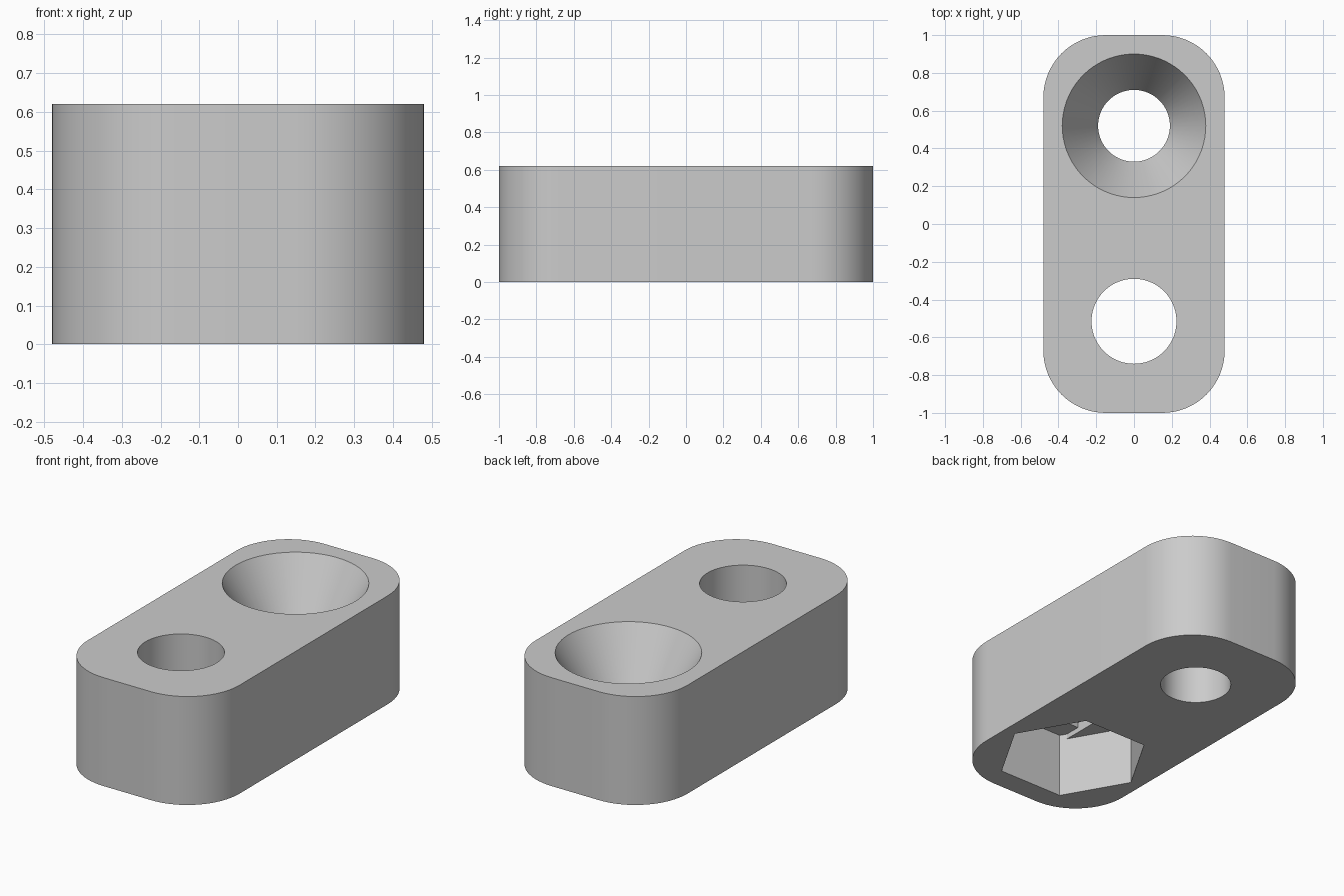
import bpy
import bmesh
from math import cos, sin, pi, radians, sqrt

if "Cube" in bpy.data.objects:
    bpy.data.objects.remove(bpy.data.objects["Cube"], do_unlink=True)

HALF_X, HALF_Y, HEIGHT, CORNER = 0.48, 1.0, 0.62, 0.33
SCREW_Y, NUT_Y = 0.52, -0.515
BORE, HEX, LAYER, POCKET = 0.226, 0.41, 0.03, 0.345

grey = bpy.data.materials.new("plain grey")
grey.use_nodes = True
colour = (0.6, 0.6, 0.6, 1)
grey.diffuse_color = colour
grey.node_tree.nodes["Principled BSDF"].inputs["Base Color"].default_value = colour


def ring(radius, sides, y=0.0):
    return [(radius * cos(2 * pi * i / sides), y + radius * sin(2 * pi * i / sides))
            for i in range(sides)]


def loft(name, sections):
    """Solid through stacked (outline, z) sections with equal point counts."""
    bm = bmesh.new()
    loops = [[bm.verts.new((x, y, z)) for x, y in outline] for outline, z in sections]
    bm.faces.new(loops[0][::-1])
    bm.faces.new(loops[-1])
    n = len(loops[0])
    for low, high in zip(loops, loops[1:]):
        for i in range(n):
            j = (i + 1) % n
            bm.faces.new((low[i], low[j], high[j], high[i]))
    bmesh.ops.recalc_face_normals(bm, faces=bm.faces)
    mesh = bpy.data.meshes.new(name)
    bm.to_mesh(mesh)
    bm.free()
    mesh.materials.append(grey)
    obj = bpy.data.objects.new(name, mesh)
    bpy.context.collection.objects.link(obj)
    return obj


# Block with rounded vertical corners
outline = []
for quarter, (sx, sy) in enumerate(((1, 1), (-1, 1), (-1, -1), (1, -1))):
    for step in range(17):
        a = (quarter + step / 16) * pi / 2
        outline.append((sx * (HALF_X - CORNER) + CORNER * cos(a),
                        sy * (HALF_Y - CORNER) + CORNER * sin(a)))
block = loft("mounting_block", [(outline, 0), (outline, HEIGHT)])

# Screw hole: straight bore opening into a cone at the top
sink, small, wide = 0.33, 0.19, 0.38
over = 0.1
screw = [(ring(small, 72, SCREW_Y), -over),
         (ring(small, 72, SCREW_Y), HEIGHT - sink),
         (ring(wide, 72, SCREW_Y), HEIGHT),
         (ring(wide, 72, SCREW_Y), HEIGHT + over)]

# Nut pocket: hexagon, then a slot and a square stepping up to the round bore
flat = HEX * sqrt(3) / 2
side_y = (HEX - BORE) * sqrt(3)
slot = [(BORE, -side_y), (BORE, side_y), (HEX / 2, flat), (-HEX / 2, flat),
        (-BORE, side_y), (-BORE, -side_y), (-HEX / 2, -flat), (HEX / 2, -flat)]
slot = [(x, y + NUT_Y) for x, y in slot]
square = [(sx * BORE, NUT_Y + sy * BORE) for sx, sy in ((1, 1), (-1, 1), (-1, -1), (1, -1))]


def prism(shape, top):
    return [(shape, -over), (shape, top)]


cuts = {
    "screw_cutter": screw,
    "bore_cutter": prism(ring(BORE - 0.001, 72, NUT_Y), HEIGHT + over),
    "square_cutter": prism(square, POCKET + 2 * LAYER),
    "slot_cutter": prism(slot, POCKET + LAYER),
    "hex_cutter": prism(ring(HEX, 6, NUT_Y), POCKET),
}

bpy.ops.object.select_all(action="DESELECT")
block.select_set(True)
bpy.context.view_layer.objects.active = block
for name, sections in cuts.items():
    cutter = loft(name, sections)
    cutter.hide_render = True
    mod = block.modifiers.new(name, "BOOLEAN")
    mod.operation = "DIFFERENCE"
    mod.solver = "EXACT"
    mod.object = cutter
    bpy.ops.object.modifier_apply(modifier=mod.name)
    bpy.data.objects.remove(cutter, do_unlink=True)

# Smooth round walls, crisp edges
bpy.ops.object.shade_smooth_by_angle(angle=radians(25))
